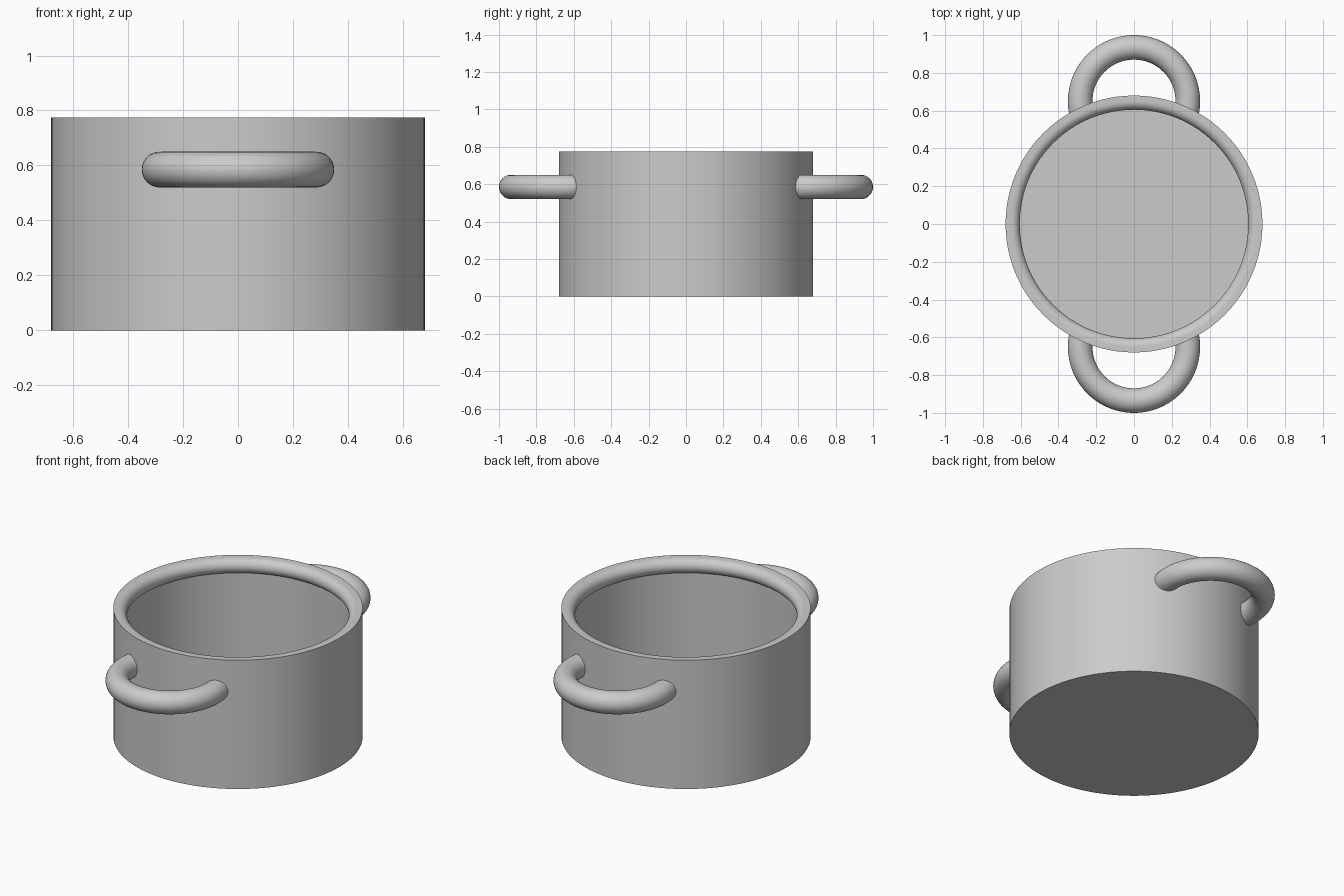
import bpy, bmesh, math
from mathutils import Vector

cube = bpy.data.objects.get("Cube")
if cube:
    bpy.data.objects.remove(cube, do_unlink=True)

# Single brushed grey metal
metal = bpy.data.materials.new("grey metal")
metal.use_nodes = True
grey = (0.6, 0.6, 0.6, 1)
metal.diffuse_color = grey
metal.node_tree.nodes["Principled BSDF"].inputs["Base Color"].default_value = grey


def spin_part(name, points, centre, angle, steps, closed=False):
    """Sweep a profile about a vertical axis; closed profiles get end caps."""
    bm = bmesh.new()
    verts = [bm.verts.new(p) for p in points]
    edges = [bm.edges.new(pair) for pair in zip(verts, verts[1:])]
    if closed:
        edges.append(bm.edges.new((verts[-1], verts[0])))
    bmesh.ops.spin(bm, geom=verts + edges, cent=centre, axis=(0, 0, 1),
                   angle=angle, steps=steps)
    bmesh.ops.remove_doubles(bm, verts=bm.verts[:], dist=0.0001)
    if closed:
        bmesh.ops.holes_fill(bm, edges=[e for e in bm.edges if e.is_boundary])
    bmesh.ops.recalc_face_normals(bm, faces=bm.faces[:])
    mesh = bpy.data.meshes.new(name)
    bm.to_mesh(mesh)
    bm.free()
    mesh.materials.append(metal)
    obj = bpy.data.objects.new(name, mesh)
    bpy.context.collection.objects.link(obj)
    bpy.ops.object.select_all(action='DESELECT')
    obj.select_set(True)
    bpy.context.view_layer.objects.active = obj
    bpy.ops.object.shade_smooth_by_angle(angle=math.radians(40))
    return obj


# Pot body: base, straight wall, half-round inner lip, inner wall and floor
radius, height, wall, floor = 0.68, 0.775, 0.64, 0.04
lip, lip_radius = 0.65, 0.045
profile = [(0, 0, 0), (radius, 0, 0), (radius, 0, height)]
for i in range(17):
    t = math.pi * i / 16
    profile.append((lip - lip_radius * math.sin(t), 0,
                    height - lip_radius + lip_radius * math.cos(t)))
profile += [(wall, 0, height - 2 * lip_radius), (wall, 0, floor), (0, 0, floor)]
spin_part("pot_body", profile, (0, 0, 0), math.tau, 96)

# Loop handles: round bars whose ends are buried in the wall
bend, bar, reach, level = 0.285, 0.065, 0.65, 0.585
extra = math.radians(11)
for name, side in (("front_handle", -1), ("back_handle", 1)):
    centre = Vector((0, side * reach, level))
    start = -extra if side > 0 else math.pi - extra
    out = Vector((math.cos(start), math.sin(start), 0))
    ring = []
    for i in range(32):
        t = math.tau * i / 32
        ring.append(centre + out * (bend + bar * math.cos(t))
                    + Vector((0, 0, bar * math.sin(t))))
    spin_part(name, ring, centre, math.pi + 2 * extra, 48, closed=True)
